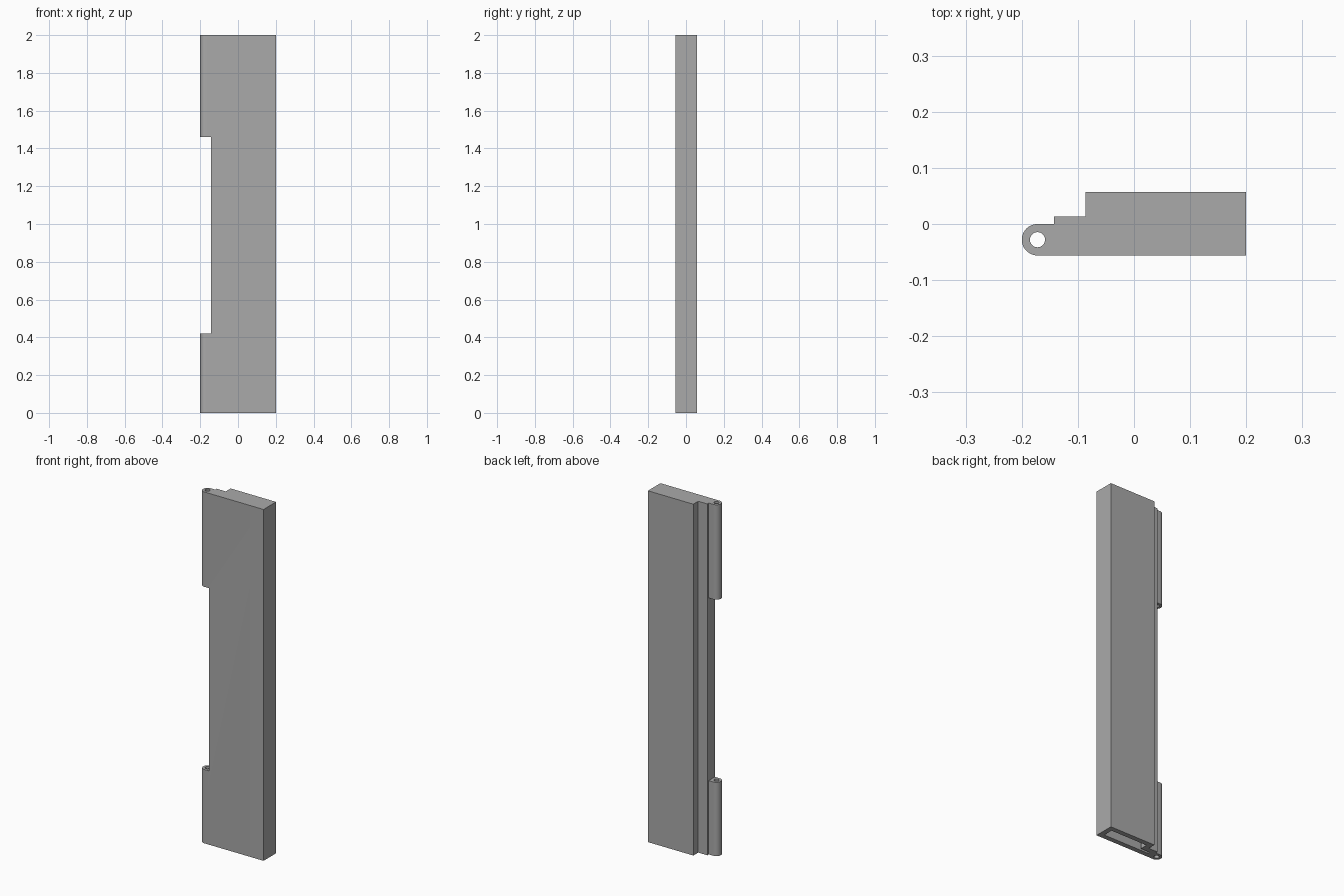
import bpy
import bmesh
from math import sin, cos, pi, radians

if "Cube" in bpy.data.objects:
    bpy.data.objects.remove(bpy.data.objects["Cube"])

# Main dimensions
HEIGHT = 2.0
WALL = 0.028
FRONT, BACK = -0.056, 0.057
LEFT = 0.2
STEP_X, FLANGE_X = -0.086, -0.143
STEP_Y = 0.013
PIN_X, PIN_Y = -0.172, -0.028
KNUCKLE_R, PIN_R = 0.028, 0.0135

grey = bpy.data.materials.new("plain_grey")
grey.use_nodes = True
colour = (0.4, 0.4, 0.4, 1)
grey.diffuse_color = colour
grey.node_tree.nodes["Principled BSDF"].inputs["Base Color"].default_value = colour


def arc(cx, cy, r, start, end, steps):
    angles = [start + (end - start) * i / steps for i in range(steps + 1)]
    return [(cx + r * cos(a), cy + r * sin(a)) for a in angles]


def rect(x0, x1, y0, y1):
    return [(x0, y0), (x1, y0), (x1, y1), (x0, y1)]


def prism(name, outline, z0, z1):
    """Extrude a plan outline upwards from z0 to z1."""
    bm = bmesh.new()
    face = bm.faces.new([bm.verts.new((x, y, z0)) for x, y in outline])
    top = bmesh.ops.extrude_face_region(bm, geom=[face])["geom"]
    verts = [v for v in top if isinstance(v, bmesh.types.BMVert)]
    bmesh.ops.translate(bm, verts=verts, vec=(0, 0, z1 - z0))
    bmesh.ops.recalc_face_normals(bm, faces=bm.faces)
    mesh = bpy.data.meshes.new(name)
    bm.to_mesh(mesh)
    bm.free()
    mesh.materials.append(grey)
    obj = bpy.data.objects.new(name, mesh)
    bpy.context.collection.objects.link(obj)
    return obj


def cut(target, cutter):
    """Subtract the cutter and remove it."""
    cutter.hide_render = True
    mod = target.modifiers.new("cut", "BOOLEAN")
    mod.operation = "DIFFERENCE"
    mod.solver = "EXACT"
    mod.object = cutter
    bpy.context.view_layer.objects.active = target
    bpy.ops.object.modifier_apply(modifier=mod.name)
    bpy.data.objects.remove(cutter)


# Panel with stepped edge and rounded hinge knuckle
outline = [(LEFT, FRONT), (LEFT, BACK), (STEP_X, BACK), (STEP_X, STEP_Y),
           (FLANGE_X, STEP_Y), (FLANGE_X, PIN_Y + KNUCKLE_R)]
outline += arc(PIN_X, PIN_Y, KNUCKLE_R, pi / 2, 3 * pi / 2, 24)
panel = prism("hinged_panel", outline, 0, HEIGHT)

# Gap between the two knuckles
cut(panel, prism("knuckle_gap", rect(-0.3, FLANGE_X, -0.2, 0.2), 0.42, 1.46))

# Pin hole through both knuckles
cut(panel, prism("pin_hole", arc(PIN_X, PIN_Y, PIN_R, 0, 2 * pi, 32)[:-1], -0.1, HEIGHT + 0.1))

# Hollow inside, open at the bottom and following the step
hollow = [(LEFT - WALL, FRONT + WALL), (LEFT - WALL, BACK - WALL),
          (STEP_X + WALL, BACK - WALL), (STEP_X + WALL, STEP_Y - WALL),
          (FLANGE_X + WALL, STEP_Y - WALL), (FLANGE_X + WALL, FRONT + WALL)]
cut(panel, prism("hollow", hollow, -0.1, HEIGHT - WALL))

# Smooth knuckles, sharp edges
bpy.ops.object.select_all(action="DESELECT")
panel.select_set(True)
bpy.context.view_layer.objects.active = panel
bpy.ops.object.shade_smooth_by_angle(angle=radians(30))
